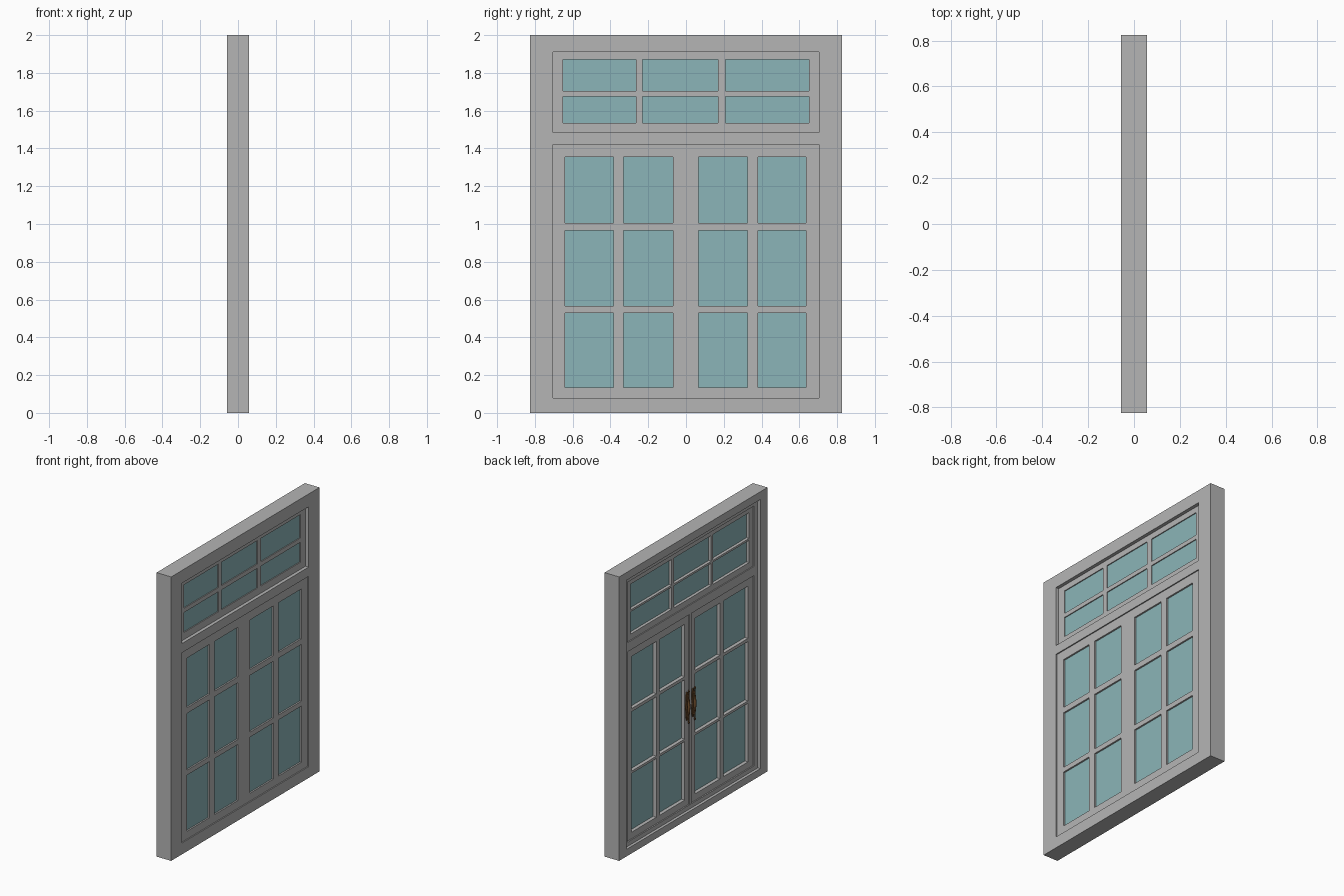
import bpy, bmesh, math
from mathutils import Vector

if "Cube" in bpy.data.objects:
    bpy.data.objects.remove(bpy.data.objects["Cube"], do_unlink=True)


def material(name, rgb):
    m = bpy.data.materials.new(name)
    m.use_nodes = True
    m.diffuse_color = (*rgb, 1)
    m.node_tree.nodes["Principled BSDF"].inputs["Base Color"].default_value = (*rgb, 1)
    return m


GREY = material("grey_paint", (0.46, 0.46, 0.46))
GLASS = material("teal_glass", (0.26, 0.46, 0.48))
BRONZE = material("bronze", (0.16, 0.075, 0.025))


def finish(name, bm, mat):
    bmesh.ops.recalc_face_normals(bm, faces=bm.faces)
    mesh = bpy.data.meshes.new(name)
    bm.to_mesh(mesh)
    bm.free()
    mesh.materials.append(mat)
    ob = bpy.data.objects.new(name, mesh)
    bpy.context.collection.objects.link(ob)
    return ob


def panel(name, x0, x1, ys, zs, mat=GREY, flare=0.0):
    """Slab on a grid of y and z cuts; every odd cell is an opening, flared on the x0 side."""
    bm = bmesh.new()
    grid = [[bm.verts.new((x0, y, z)) for z in zs] for y in ys]
    for i in range(len(ys) - 1):
        for j in range(len(zs) - 1):
            if not (i % 2 and j % 2):
                bm.faces.new((grid[i][j], grid[i + 1][j], grid[i + 1][j + 1], grid[i][j + 1]))
    new = bmesh.ops.extrude_face_region(bm, geom=bm.faces[:])["geom"]
    for v in new:
        if isinstance(v, bmesh.types.BMVert):
            v.co.x = x1
    # Chamfer the openings by widening their corners
    for i in range(1, len(ys) - 1):
        for j in range(1, len(zs) - 1):
            grid[i][j].co.y += flare * (-1 if i % 2 else 1)
            grid[i][j].co.z += flare * (-1 if j % 2 else 1)
    # Merge the flat grid into clean faces
    bmesh.ops.dissolve_limit(bm, angle_limit=0.01, verts=bm.verts[:], edges=bm.edges[:])
    return finish(name, bm, mat)


def box(name, lo, hi, mat):
    bm = bmesh.new()
    bmesh.ops.create_cube(bm, size=1)
    lo, hi = Vector(lo), Vector(hi)
    for v in bm.verts:
        v.co = (lo + hi) / 2 + v.co * (hi - lo)
    return finish(name, bm, mat)


# Outer frame with two openings and a stepped rebate on the handle side
FACE = 0.057
frame = panel("outer_frame", -FACE, FACE, [-0.825, -0.705, 0.705, 0.825],
              [0, 0.08, 1.42, 1.485, 1.91, 2])
cutter = box("rebate_cutter", (-0.1, -0.745, 0.05), (-0.037, 0.745, 1.945), GREY)
cutter.hide_render = True
cut = frame.modifiers.new("rebate", 'BOOLEAN')
cut.operation, cut.solver, cut.object = 'DIFFERENCE', 'EXACT', cutter
bpy.context.view_layer.objects.active = frame
bpy.ops.object.modifier_apply(modifier="rebate")
bpy.data.objects.remove(cutter, do_unlink=True)

# Glazed double doors and the fixed light above them
door_y = [-0.705, -0.64, -0.385, -0.33, -0.07, 0.065, 0.325, 0.38, 0.635, 0.705]
door_z = [0.08, 0.135, 0.53, 0.565, 0.965, 1.005, 1.355, 1.42]
top_y = [-0.705, -0.65, -0.265, -0.23, 0.17, 0.21, 0.65, 0.705]
top_z = [1.485, 1.535, 1.675, 1.705, 1.87, 1.91]
panel("double_doors", -0.028, 0.049, door_y, door_z, flare=0.009)
panel("top_light_sash", -0.03, 0.033, top_y, top_z, flare=0.008)
box("door_glass", (-0.006, -0.67, 0.1), (0.036, 0.67, 1.39), GLASS)
box("top_light_glass", (-0.012, -0.68, 1.505), (0.025, 0.68, 1.89), GLASS)
box("meeting_strip", (-0.036, -0.012, 0.08), (-0.027, 0.012, 1.42), GREY)

# Handles: pointed back plate with a turned vertical grip on two posts
HANDLE_Z = 0.78
plate_half = [(0.004, -0.1), (0.013, -0.07), (0.011, -0.04), (0.02, 0)]
grip_profile = [(0.002, -0.12), (0.007, -0.11), (0.004, -0.1), (0.005, -0.06),
                (0.009, -0.02), (0.01, 0)]


def mirror_up(points):
    return points + [(r, -z) for r, z in reversed(points[:-1])]


def handle(side, y):
    bm = bmesh.new()
    half = mirror_up(plate_half)
    outline = half + [(-w, z) for w, z in reversed(half)]
    face = bm.faces.new([bm.verts.new((-0.027, y + w, HANDLE_Z + z)) for w, z in outline])
    for g in bmesh.ops.extrude_face_region(bm, geom=[face])["geom"]:
        if isinstance(g, bmesh.types.BMVert):
            g.co.x -= 0.007
    finish(side + "_handle_plate", bm, BRONZE)

    bm = bmesh.new()
    n = 12
    rings = [[bm.verts.new((-0.046 + r * math.cos(k * math.tau / n),
                            y + r * math.sin(k * math.tau / n), HANDLE_Z + z))
              for k in range(n)] for r, z in mirror_up(grip_profile)]
    for a, b in zip(rings, rings[1:]):
        for k in range(n):
            bm.faces.new((a[k], a[(k + 1) % n], b[(k + 1) % n], b[k]))
    bm.faces.new(rings[0])
    bm.faces.new(rings[-1])
    grip = finish(side + "_handle_grip", bm, BRONZE)
    bpy.ops.object.select_all(action='DESELECT')
    grip.select_set(True)
    bpy.context.view_layer.objects.active = grip
    bpy.ops.object.shade_smooth_by_angle(angle=math.radians(40))
    for label, z in (("lower", -0.075), ("upper", 0.075)):
        box(f"{side}_handle_{label}_post", (-0.046, y - 0.004, HANDLE_Z + z - 0.005),
            (-0.027, y + 0.004, HANDLE_Z + z + 0.005), BRONZE)


handle("left", 0.034)
handle("right", -0.034)
